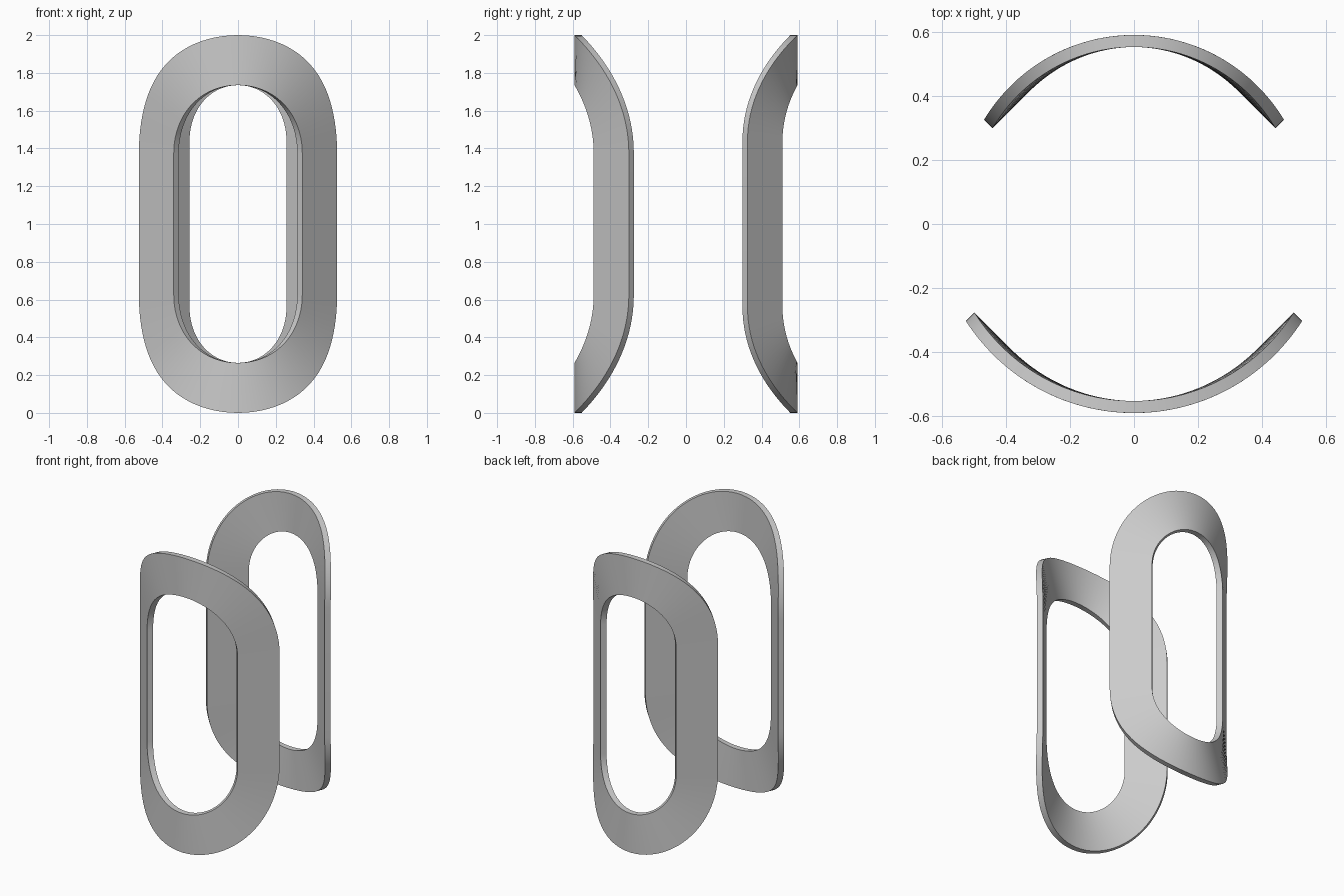
import bpy, bmesh, math

if "Cube" in bpy.data.objects:
    bpy.data.objects.remove(bpy.data.objects["Cube"])

SEG = 48          # segments per rounded end
THICK = 0.0375    # plate thickness


def loop_points(radius, half_height, bend, apex, side):
    """Racetrack outline wrapped round an upright cylinder."""
    pts = []
    for end in (0, 1):
        for i in range(SEG + 1):
            a = math.pi * (end + i / SEG)
            s = radius * math.cos(a)
            z = 1 + (half_height - radius) * (1 - 2 * end) + radius * math.sin(a)
            x = bend * math.sin(s / bend)
            y = side * (apex - bend + bend * math.cos(s / bend))
            pts.append((x, y, z))
    return pts


def saddle_ring(name, r_out, r_in, bend, apex, side):
    # Ruled band between the outer outline and the hole
    bm = bmesh.new()
    outer = [bm.verts.new(p) for p in loop_points(r_out, 1.0, bend, apex, side)]
    inner = [bm.verts.new(p) for p in loop_points(r_in, 0.735, bend, apex, side)]
    n = len(outer)
    for i in range(n):
        j = (i + 1) % n
        quad = [outer[i], outer[j], inner[j], inner[i]]
        bm.faces.new(quad if side < 0 else quad[::-1])
    # Face normals point away from the centre
    bm.normal_update()
    if sum(f.normal.y for f in bm.faces) * side < 0:
        bmesh.ops.reverse_faces(bm, faces=bm.faces[:])
    mesh = bpy.data.meshes.new(name)
    bm.to_mesh(mesh)
    bm.free()
    ob = bpy.data.objects.new(name, mesh)
    bpy.context.collection.objects.link(ob)

    # Thicken towards the centre, then smooth with sharp rims
    mod = ob.modifiers.new("thickness", 'SOLIDIFY')
    mod.thickness = THICK
    mod.offset = -1
    bpy.ops.object.select_all(action='DESELECT')
    ob.select_set(True)
    bpy.context.view_layer.objects.active = ob
    bpy.ops.object.modifier_apply(modifier=mod.name)
    bpy.ops.object.shade_smooth_by_angle(angle=math.radians(30))


# Larger ring in front, slightly smaller one behind
saddle_ring("front_ring", 0.624, 0.360, 0.6226, 0.59, -1)
saddle_ring("back_ring", 0.562, 0.298, 0.546, 0.59, 1)
